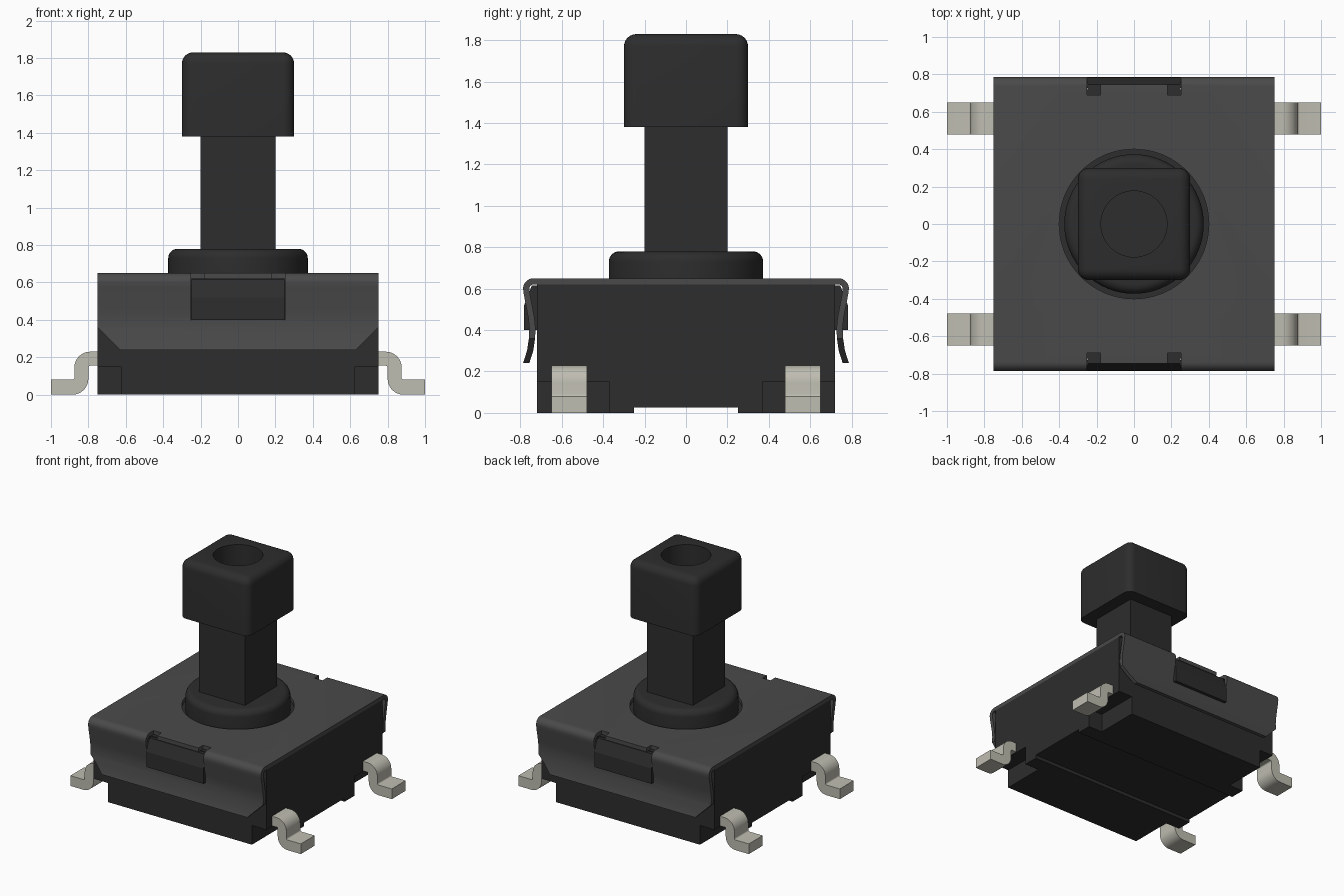
import bpy, bmesh, math
from mathutils import Vector

old = bpy.data.objects.get("Cube")
if old:
    bpy.data.objects.remove(old, do_unlink=True)


def material(name, rgb, metal=0.0):
    m = bpy.data.materials.new(name)
    m.use_nodes = True
    m.diffuse_color = (*rgb, 1)
    m.node_tree.nodes["Principled BSDF"].inputs["Base Color"].default_value = (*rgb, 1)
    return m


BLACK = material("black plastic", (0.026, 0.026, 0.026))
GREY = material("dark grey metal", (0.068, 0.068, 0.068))
SILVER = material("warm silver", (0.52, 0.51, 0.44))


def finish(name, bm, mat):
    bmesh.ops.recalc_face_normals(bm, faces=bm.faces)
    me = bpy.data.meshes.new(name)
    bm.to_mesh(me)
    bm.free()
    ob = bpy.data.objects.new(name, me)
    bpy.context.collection.objects.link(ob)
    if mat:
        me.materials.append(mat)
    return ob


def prism(name, pts, axis, a, b, mat=None):
    """Extrude a 2D outline from a to b along x, y or z."""
    place = {"x": lambda p, t: (t, p[0], p[1]),
             "y": lambda p, t: (p[0], t, p[1]),
             "z": lambda p, t: (p[0], p[1], t)}[axis]
    bm = bmesh.new()
    face = bm.faces.new([bm.verts.new(place(p, a)) for p in pts])
    ext = bmesh.ops.extrude_face_region(bm, geom=[face])
    move = Vector(place((0, 0), b - a))
    bmesh.ops.translate(bm, vec=move, verts=[v for v in ext["geom"] if isinstance(v, bmesh.types.BMVert)])
    return finish(name, bm, mat)


def box(name, x, y, z, mat=None):
    return prism(name, [(x[0], y[0]), (x[1], y[0]), (x[1], y[1]), (x[0], y[1])], "z", z[0], z[1], mat)


def arc(cx, cz, r, a0, a1, n=8):
    return [(cx + r * math.cos(math.radians(a0 + (a1 - a0) * i / n)),
             cz + r * math.sin(math.radians(a0 + (a1 - a0) * i / n))) for i in range(n + 1)]


def circle(r, n=64):
    return arc(0, 0, r, 0, 360, n)[:-1]


def cut(ob, cutters):
    """Subtract each cutter, then throw the cutters away."""
    bpy.context.view_layer.objects.active = ob
    for c in cutters:
        mod = ob.modifiers.new("cut", "BOOLEAN")
        mod.operation, mod.solver, mod.object = "DIFFERENCE", "EXACT", c
        bpy.ops.object.modifier_apply(modifier=mod.name)
        bpy.data.objects.remove(c, do_unlink=True)


def smooth(ob, angle=35):
    bpy.ops.object.select_all(action="DESELECT")
    ob.select_set(True)
    bpy.context.view_layer.objects.active = ob
    bpy.ops.object.shade_smooth_by_angle(angle=math.radians(angle))


def span(s, a, b):
    return tuple(sorted((s * a, s * b)))


SIGNS = (-1, 1)
CORNERS = [(sx, sy) for sx in SIGNS for sy in SIGNS]

# Housing with a pocket under each corner and a shallow channel underneath
housing = box("housing", (-0.75, 0.75), (-0.72, 0.72), (0, 0.62), BLACK)
cut(housing, [box("pocket", span(sx, 0.625, 0.9), span(sy, 0.37, 0.9), (-0.1, 0.15)) for sx, sy in CORNERS]
    + [box("channel", (-1, 1), (-0.25, 0.25), (-0.1, 0.027))])

# Latch blocks that hold the cover on the front and back
for s, side in ((-1, "front"), (1, "back")):
    prism(side + "_latch", [(s * y, z) for y, z in
          ((0.70, 0.40), (0.782, 0.40), (0.782, 0.52), (0.745, 0.615), (0.70, 0.615))],
          "x", -0.248, 0.248, BLACK)

# Bent sheet cover: outer outline down one side, then the inner outline back
outer = arc(0.737, 0.60, 0.05, 90, 0) + [(0.784, 0.575), (0.762, 0.46), (0.757, 0.41),
                                         (0.759, 0.36), (0.768, 0.30), (0.787, 0.24)]
inner = [(0.757, 0.24), (0.738, 0.30), (0.729, 0.36), (0.727, 0.41), (0.732, 0.46),
         (0.754, 0.575)] + arc(0.737, 0.60, 0.02, 0, 90)
half = outer + inner
cover = prism("cover", half + [(-y, z) for y, z in reversed(half)], "x", -0.75, 0.75, GREY)
cutters = [prism("opening", circle(0.40), "z", 0.5, 0.8)]
for s in SIGNS:
    cutters += [box("window", (-0.25, 0.25), span(s, 0.70, 0.9), (0.40, 0.618)),
                box("slot", (-0.25, 0.25), span(s, 0.745, 0.9), (0.60, 0.7)),
                prism("chamfer", [(s * 0.58, 0.19), (s * 0.80, 0.41), (s * 0.85, 0.19)], "y", -1, 1)]
cutters += [box("notch", span(sx, 0.18, 0.25), span(sy, 0.69, 0.9), (0.60, 0.7)) for sx, sy in CORNERS]
cut(cover, cutters)
smooth(cover)

# Round collar with a soft top edge
bm = bmesh.new()
ring = [(0, 0.61), (0.373, 0.61)] + arc(0.323, 0.73, 0.05, 0, 90) + [(0, 0.78)]
verts = [bm.verts.new((r, 0, z)) for r, z in ring]
edges = [bm.edges.new(p) for p in zip(verts, verts[1:])]
bmesh.ops.spin(bm, geom=verts + edges, axis=(0, 0, 1), cent=(0, 0, 0), angle=math.tau, steps=64)
bmesh.ops.remove_doubles(bm, verts=bm.verts, dist=1e-4)
smooth(finish("collar", bm, BLACK))

# Square plunger stem
box("stem", (-0.20, 0.20), (-0.20, 0.20), (0.76, 1.39), BLACK)

# Rounded cap with a blind hole in the top
bm = bmesh.new()
bmesh.ops.create_cube(bm, size=1)
for v in bm.verts:
    v.co = (v.co.x * 0.6, v.co.y * 0.6, 1.605 + v.co.z * 0.45)
rounded = [e for e in bm.edges if max(v.co.z for v in e.verts) > 1.5]
bmesh.ops.bevel(bm, geom=rounded, offset=0.06, segments=6, profile=0.5, affect="EDGES")
cap = finish("cap", bm, BLACK)
cut(cap, [prism("hole", circle(0.177, 48), "z", 1.50, 2.0)])
smooth(cap)

# Four gull-wing terminals
lead = ([(0.60, 0.23)] + arc(0.79, 0.145, 0.085, 90, 0) + arc(0.885, 0.09, 0.01, 180, 270, 4)
        + [(1.0, 0.08), (1.0, 0.0)] + arc(0.885, 0.085, 0.085, 270, 180)
        + arc(0.79, 0.145, 0.01, 0, 90, 4) + [(0.60, 0.155)])
for sx, sy in CORNERS:
    name = ("front" if sy < 0 else "back") + ("_left" if sx > 0 else "_right") + "_terminal"
    y0, y1 = span(sy, 0.478, 0.65)
    smooth(prism(name, [(sx * x, z) for x, z in lead], "y", y0, y1, SILVER))
